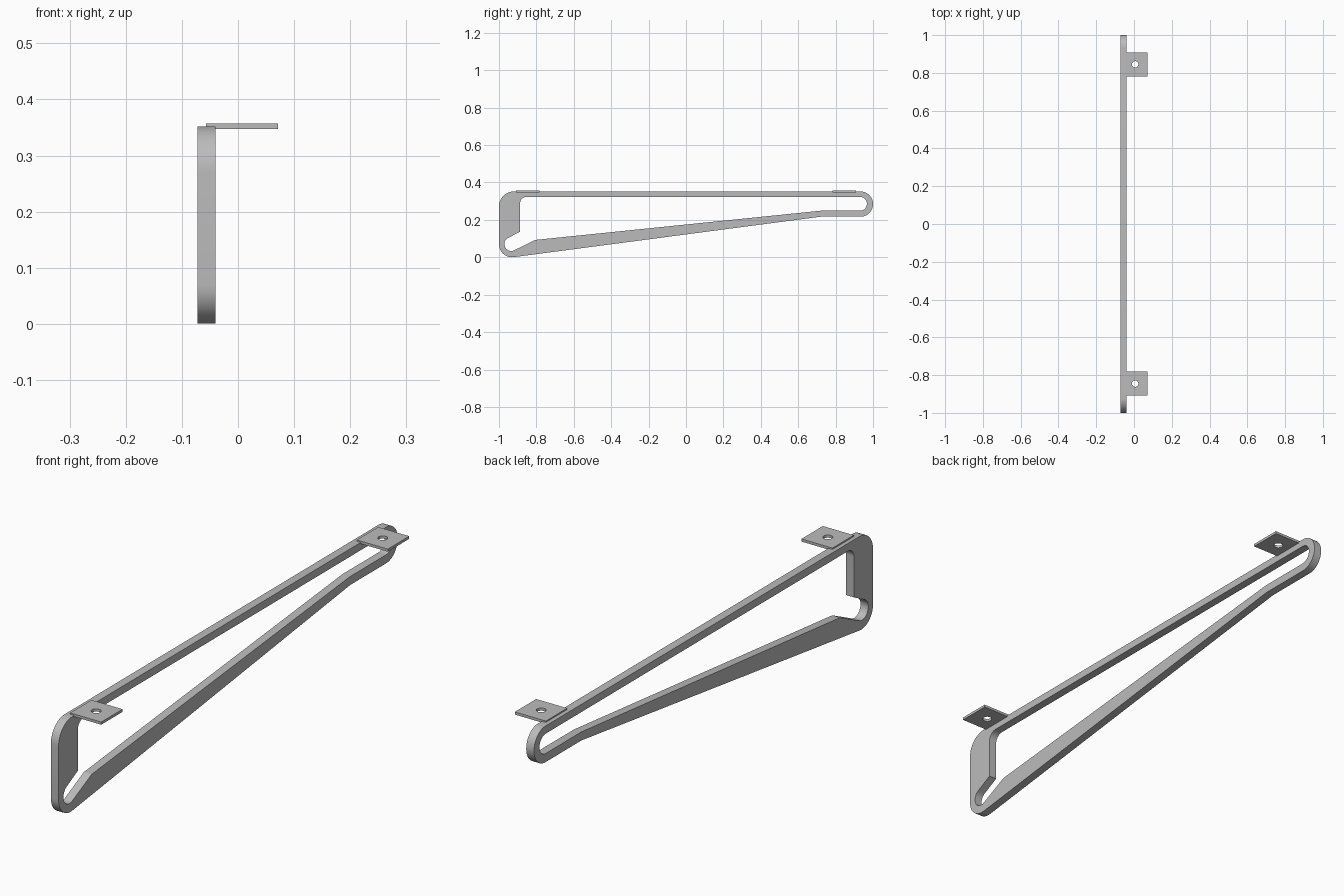
import bpy, bmesh, math
from mathutils import Vector, Matrix

cube = bpy.data.objects.get("Cube")
if cube:
    bpy.data.objects.remove(cube, do_unlink=True)

steel = bpy.data.materials.new("grey steel")
steel.use_nodes = True
grey = (0.5, 0.5, 0.5, 1)
steel.diffuse_color = grey
steel.node_tree.nodes["Principled BSDF"].inputs["Base Color"].default_value = grey


def rounded(corners, steps=12):
    """Outline through (u, v, radius) corners, each filleted by its radius."""
    out = []
    for i, (u, v, r) in enumerate(corners):
        p = Vector((u, v))
        if not r:
            out.append(p)
            continue
        a = (Vector(corners[i - 1][:2]) - p).normalized()
        b = (Vector(corners[(i + 1) % len(corners)][:2]) - p).normalized()
        half = a.angle(b) / 2
        centre = p + (a + b).normalized() * r / math.sin(half)
        start = p + a * r / math.tan(half) - centre
        end = p + b * r / math.tan(half) - centre
        sweep = start.angle_signed(end)
        for k in range(steps + 1):
            out.append(centre + Matrix.Rotation(-sweep * k / steps, 2) @ start)
    return out


def plate(name, outlines, thickness, matrix):
    """Flat plate with holes: first outline is the edge, the rest are cut out."""
    curve = bpy.data.curves.new(name + " profile", "CURVE")
    curve.dimensions = "2D"
    curve.fill_mode = "BOTH"
    curve.extrude = thickness / 2
    for points in outlines:
        spline = curve.splines.new("POLY")
        spline.points.add(len(points) - 1)
        for point, co in zip(spline.points, points):
            point.co = (co[0], co[1], 0, 1)
        spline.use_cyclic_u = True
    helper = bpy.data.objects.new(name + " helper", curve)
    bpy.context.collection.objects.link(helper)
    bpy.context.view_layer.update()
    graph = bpy.context.evaluated_depsgraph_get()
    mesh = bpy.data.meshes.new_from_object(helper.evaluated_get(graph))
    bpy.data.objects.remove(helper, do_unlink=True)
    bm = bmesh.new()
    bm.from_mesh(mesh)
    bmesh.ops.remove_doubles(bm, verts=bm.verts, dist=0.0001)
    bmesh.ops.recalc_face_normals(bm, faces=bm.faces)
    bm.to_mesh(mesh)
    bm.free()
    mesh.transform(matrix)
    mesh.materials.clear()
    mesh.materials.append(steel)
    obj = bpy.data.objects.new(name, mesh)
    bpy.context.collection.objects.link(obj)
    bpy.ops.object.select_all(action="DESELECT")
    obj.select_set(True)
    bpy.context.view_layer.objects.active = obj
    bpy.ops.object.shade_smooth_by_angle(angle=math.radians(20))
    return obj


# Bracket frame, drawn in the side plane (y, z)
outer = rounded([(-1, -0.0095, 0.07), (0.72, 0.217, 0), (1, 0.217, 0.0674),
                 (1, 0.352, 0.0674), (-1, 0.352, 0.08)])
inner = rounded([(-0.951, 0.022, 0.0355), (-0.805, 0.093, 0), (0.72, 0.249, 0),
                 (0.967, 0.249, 0.0365), (0.967, 0.323, 0.0365),
                 (-0.887, 0.323, 0.035), (-0.887, 0.137, 0),
                 (-0.983, 0.087, 0.0355)])
side_plane = Matrix.Translation((-0.0565, 0, 0)) @ Matrix(
    ((0, 0, 1, 0), (1, 0, 0, 0), (0, 1, 0, 0), (0, 0, 0, 1)))
plate("bracket_frame", [outer, inner], 0.032, side_plane)

# Mounting tabs with screw holes
edge = [(-0.057, -0.063), (0.071, -0.063), (0.071, 0.063), (-0.057, 0.063)]
hole = [(0.006 + 0.017 * math.cos(t * math.tau / 32),
         0.017 * math.sin(t * math.tau / 32)) for t in range(32)]
for name, y in (("front_tab", -0.845), ("back_tab", 0.845)):
    plate(name, [edge, hole], 0.01, Matrix.Translation((0, y, 0.352)))
